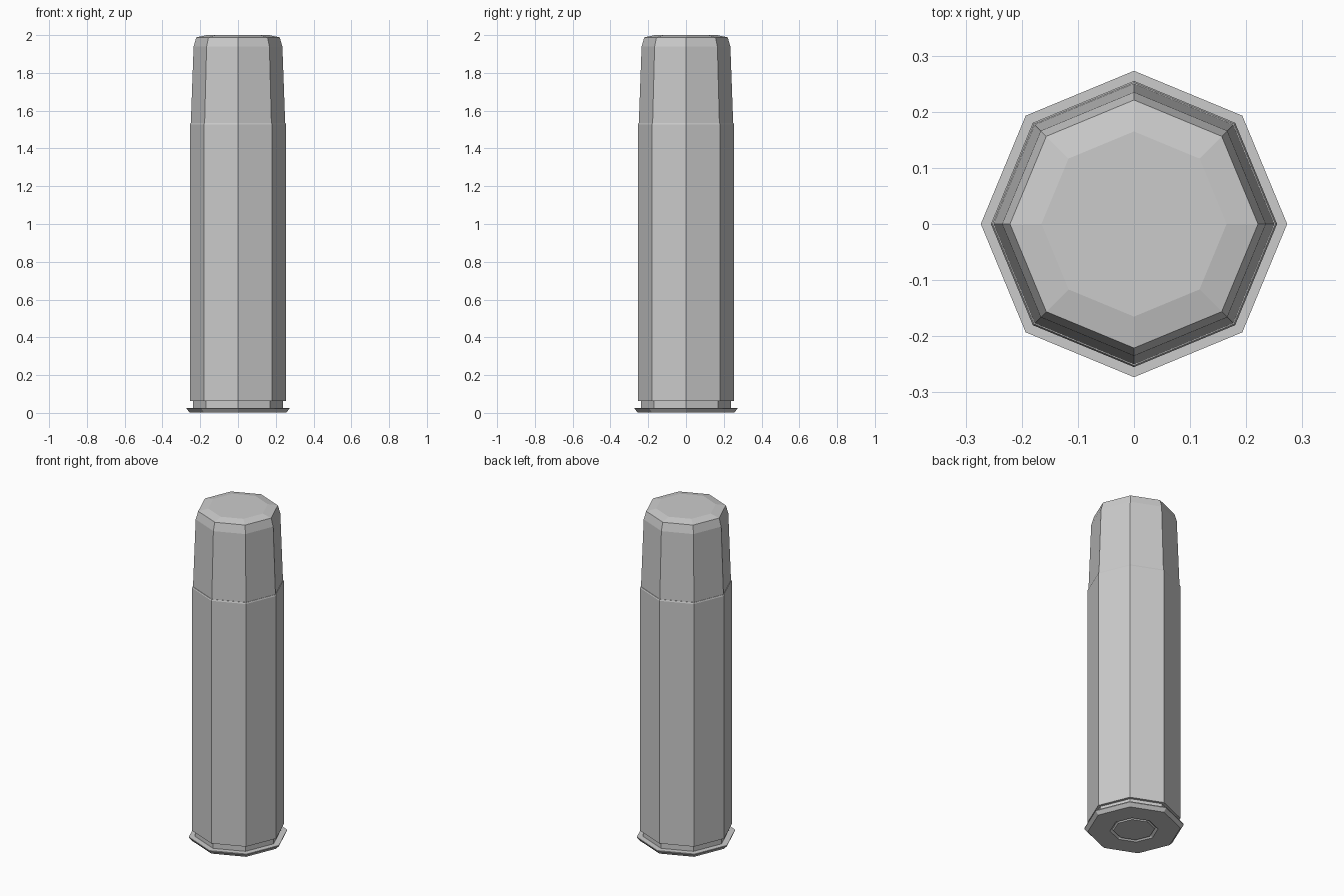
import bpy, bmesh, math

if "Cube" in bpy.data.objects:
    bpy.data.objects.remove(bpy.data.objects["Cube"])

SIDES = 8

grey = bpy.data.materials.new("plain_grey")
grey.diffuse_color = (0.6, 0.6, 0.6, 1)
grey.use_nodes = True
grey.node_tree.nodes["Principled BSDF"].inputs["Base Color"].default_value = grey.diffuse_color


def lathe(name, profile):
    """Spin a (radius, z) profile, listed bottom to top, into a closed octagonal part."""
    bm = bmesh.new()
    rings = []
    for r, z in profile:
        rings.append([bm.verts.new((r * math.cos(2 * math.pi * i / SIDES),
                                    r * math.sin(2 * math.pi * i / SIDES), z))
                      for i in range(SIDES)])
    for low, high in zip(rings, rings[1:]):
        for i in range(SIDES):
            j = (i + 1) % SIDES
            bm.faces.new((low[i], low[j], high[j], high[i]))
    bm.faces.new(rings[0][::-1])
    bm.faces.new(rings[-1])
    bmesh.ops.recalc_face_normals(bm, faces=bm.faces)
    mesh = bpy.data.meshes.new(name)
    bm.to_mesh(mesh)
    bm.free()
    mesh.materials.append(grey)
    obj = bpy.data.objects.new(name, mesh)
    bpy.context.collection.objects.link(obj)
    return obj


# Casing: primer disc and its groove, flared rim, extractor groove, straight wall
lathe("casing", [
    (0.113, 0.004), (0.118, 0.014), (0.132, 0.002),
    (0.255, 0.002), (0.273, 0.022), (0.273, 0.027),
    (0.238, 0.027), (0.238, 0.063), (0.255, 0.063),
    (0.255, 1.527), (0.252, 1.535),
])

# Slug: tapering sides, chamfered shoulder, shallow domed tip
lathe("slug", [
    (0.250, 1.530), (0.235, 1.94), (0.221, 1.988), (0.165, 2.0),
])
